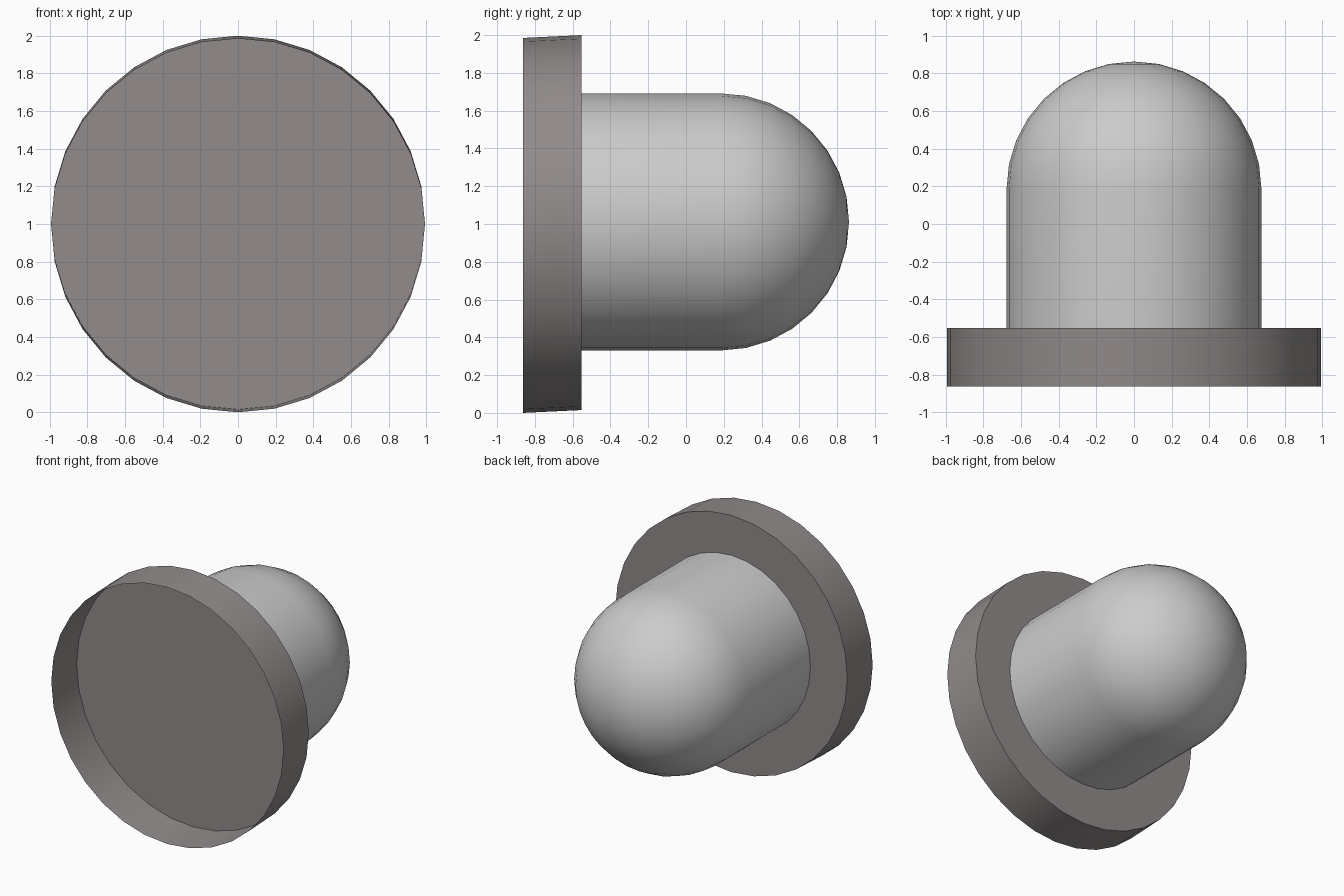
import bpy, bmesh, math
from math import sin, cos, pi

if "Cube" in bpy.data.objects:
    bpy.data.objects.remove(bpy.data.objects["Cube"])

SIDES = 32


def build(name, profile, color=None, back_cap=False, tall=1.0):
    """Loft rings around the y axis; profile = (y, centre z, radius)."""
    bm = bmesh.new()
    rings = []
    for y, cz, r in profile:
        rings.append([bm.verts.new((r * sin(2 * pi * i / SIDES), y,
                                    cz + tall * r * cos(2 * pi * i / SIDES)))
                      for i in range(SIDES)])
    for a, b in zip(rings, rings[1:]):
        for i in range(SIDES):
            j = (i + 1) % SIDES
            bm.faces.new((a[i], a[j], b[j], b[i]))
    if back_cap:
        bm.faces.new(rings[-1])
    # collapse a zero-radius tip into a single pole
    bmesh.ops.remove_doubles(bm, verts=bm.verts, dist=1e-5)
    bmesh.ops.recalc_face_normals(bm, faces=bm.faces)
    mesh = bpy.data.meshes.new(name)
    bm.to_mesh(mesh)
    bm.free()
    obj = bpy.data.objects.new(name, mesh)
    bpy.context.collection.objects.link(obj)
    if color:
        mat = bpy.data.materials.new(name + "_paint")
        mat.diffuse_color = color
        mat.use_nodes = True
        mat.node_tree.nodes["Principled BSDF"].inputs["Base Color"].default_value = mat.diffuse_color
        mesh.materials.append(mat)
    bpy.ops.object.select_all(action='DESELECT')
    obj.select_set(True)
    bpy.context.view_layer.objects.active = obj
    bpy.ops.object.shade_smooth_by_angle(angle=math.radians(35))
    return obj


# Shallow round cup: thin rim open at the front, closed floor at the back
build("base_cup", [(-0.863, 0.9925, 0.9925), (-0.553, 1.0075, 0.9925)],
      (0.288, 0.259, 0.259, 1), back_cap=True)

# Straight barrel closed by a hemispherical dome
R, CZ = 0.677, 1.011
Y0 = 0.863 - R
profile = [(-0.553, CZ, R)]
for k in range(8):
    a = k * pi / 16
    profile.append((Y0 + R * sin(a), CZ, R * cos(a)))
profile.append((0.863, CZ, 1e-6))
build("domed_barrel", profile, tall=1.005)
